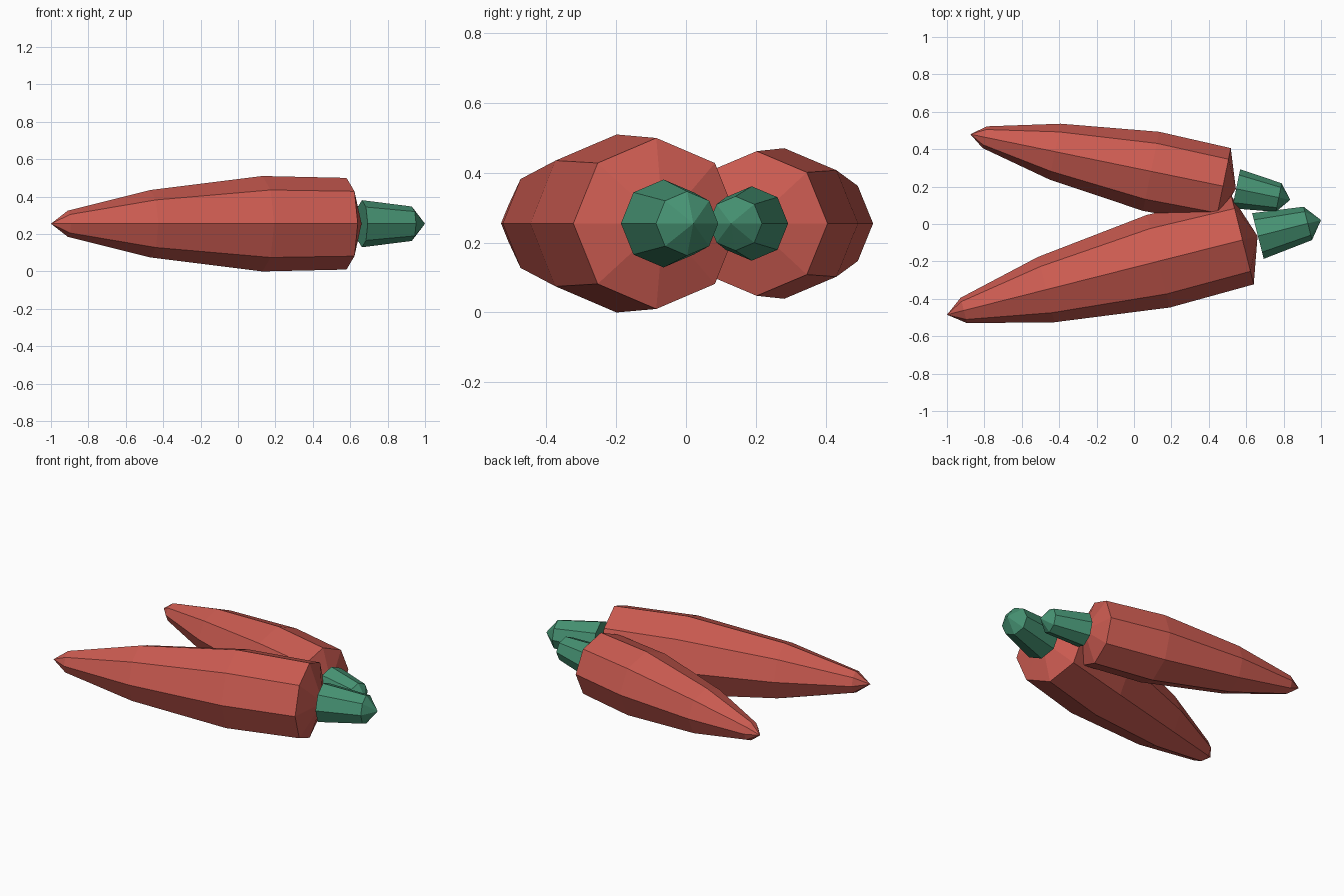
import bpy, bmesh, math
from mathutils import Matrix

if "Cube" in bpy.data.objects:
    bpy.data.objects.remove(bpy.data.objects["Cube"])

SIDES = 8


def material(name, rgb):
    m = bpy.data.materials.new(name)
    m.diffuse_color = (*rgb, 1.0)
    m.use_nodes = True
    m.node_tree.nodes["Principled BSDF"].inputs["Base Color"].default_value = m.diffuse_color
    return m


root_red = material("root red", (0.60, 0.105, 0.082))
leaf_green = material("leaf green", (0.062, 0.292, 0.172))

# Profiles along the axis, starting at the root tip: (distance, radius)
ROOT = [(0.0, 0.0), (0.093, 0.07), (0.547, 0.18), (1.166, 0.255),
        (1.63, 0.245), (1.713, 0.0)]
STALK = [(1.715, 0.0), (1.715, 0.126), (1.99, 0.092), (2.063, 0.0)]


def lathe(name, profile, mat, matrix):
    """Eight-sided flat-shaded solid of revolution along local x."""
    bm = bmesh.new()
    rings = []
    for d, r in profile:
        if r == 0:
            rings.append([bm.verts.new((d, 0, 0))])
        else:
            rings.append([bm.verts.new((d, r * math.cos(a), r * math.sin(a)))
                          for a in (2 * math.pi * i / SIDES for i in range(SIDES))])
    for a, b in zip(rings, rings[1:]):
        for i in range(SIDES):
            j = (i + 1) % SIDES
            if len(a) == 1:
                bm.faces.new((a[0], b[i], b[j]))
            elif len(b) == 1:
                bm.faces.new((a[i], b[0], a[j]))
            else:
                bm.faces.new((a[i], b[i], b[j], a[j]))
    bmesh.ops.recalc_face_normals(bm, faces=bm.faces)
    me = bpy.data.meshes.new(name)
    bm.to_mesh(me)
    bm.free()
    me.materials.append(mat)
    ob = bpy.data.objects.new(name, me)
    ob.matrix_world = matrix
    bpy.context.collection.objects.link(ob)


# Two carrots lying in a V: name, tip position, heading, scale
for label, tip, heading, size in (("large", (-1.0, -0.485, 0.255), 14.2, 1.0),
                                  ("small", (-0.875, 0.48, 0.255), -11.6, 0.846)):
    mx = (Matrix.Translation(tip) @ Matrix.Rotation(math.radians(heading), 4, 'Z')
          @ Matrix.Scale(size, 4))
    lathe(label + "_carrot_root", ROOT, root_red, mx)
    lathe(label + "_carrot_stalk", STALK, leaf_green, mx)
